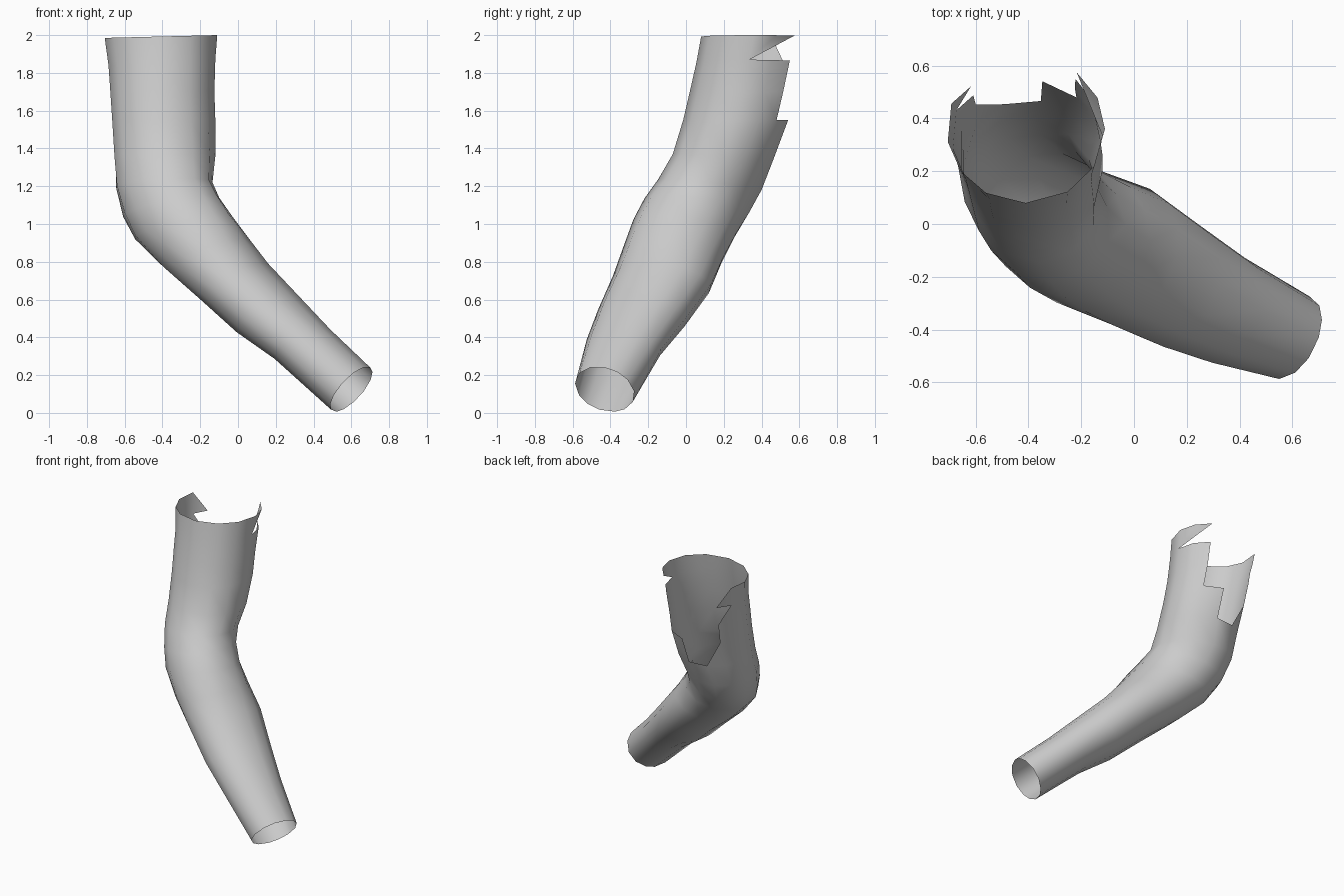
import bpy
import bmesh
from math import sin, cos, radians
from mathutils import Vector

if "Cube" in bpy.data.objects:
    bpy.data.objects.remove(bpy.data.objects["Cube"])

# Angles around the tube: 0 = +x side, 90 = back, 270 = front
ANGLES = [0, 25, 50, 80, 110, 138, 160, 190, 215, 240, 270, 302, 330]
N = len(ANGLES)

# Rings from shoulder to wrist: left x, z, right x, z (front outline),
# centre y, half depth, x lean and z lean of the depth axis
RINGS = [
    (-.71, 1.985, -.11, 2.0, .36, .28, 0, 0),
    (-.69, 1.84, -.12, 1.87, .335, .28, 0, 0),
    (-.68, 1.70, -.125, 1.70, .30, .28, 0, 0),
    (-.67, 1.55, -.12, 1.55, .265, .28, 0, 0),
    (-.66, 1.36, -.12, 1.36, .20, .27, -.01, -.01),
    (-.65, 1.20, -.135, 1.22, .13, .275, -.03, -.03),
    (-.61, 1.05, -.10, 1.14, .06, .28, -.04, -.04),
    (-.55, .93, -.03, 1.04, -.003, .275, -.03, -.04),
    (-.40, .77, .06, .92, -.065, .268, .01, -.03),
    (-.20, .60, .16, .79, -.125, .262, .05, -.03),
    (0, .42, .325, .615, -.23, .235, .05, -.03),
    (.20, .28, .49, .44, -.325, .20, .05, -.03),
    (.50, .01, .70, .24, -.43, .157, .05, -.03),
]

bm = bmesh.new()
rows = []
for lx, lz, rx, rz, cy, depth, lean_x, lean_z in RINGS:
    centre = Vector(((lx + rx) / 2, cy, (lz + rz) / 2))
    u = Vector(((rx - lx) / 2, 0, (rz - lz) / 2))
    v = Vector((lean_x, depth, lean_z))
    rows.append([bm.verts.new(centre + u * cos(radians(a)) + v * sin(radians(a)))
                 for a in ANGLES])

# Columns missing in each upper row, leaving the torn back opening
MISSING = {0: range(0, 6), 1: range(2, 6), 2: range(2, 5), 3: range(3, 5)}
for r in range(len(rows) - 1):
    for c in range(N):
        if c in MISSING.get(r, ()):
            continue
        d = (c + 1) % N
        bm.faces.new((rows[r][c], rows[r + 1][c], rows[r + 1][d], rows[r][d]))

# Pointed scraps along the tear, as (row, column) corners
SCRAPS = [((0, 0), (1, 0), (0, 1)), ((0, 1), (1, 0), (0, 2)),
          ((0, 6), (1, 5), (1, 6)), ((1, 6), (2, 5), (2, 6)),
          ((3, 5), (4, 4), (4, 5))]
for tri in SCRAPS:
    bm.faces.new([rows[r][c] for r, c in tri])

bmesh.ops.delete(bm, geom=[v for v in bm.verts if not v.link_faces], context='VERTS')
for f in bm.faces:
    f.smooth = True

# Bent sleeve-like arm shell
mesh = bpy.data.meshes.new("arm_shell")
bm.to_mesh(mesh)
bm.free()
arm = bpy.data.objects.new("arm_shell", mesh)
bpy.context.collection.objects.link(arm)
